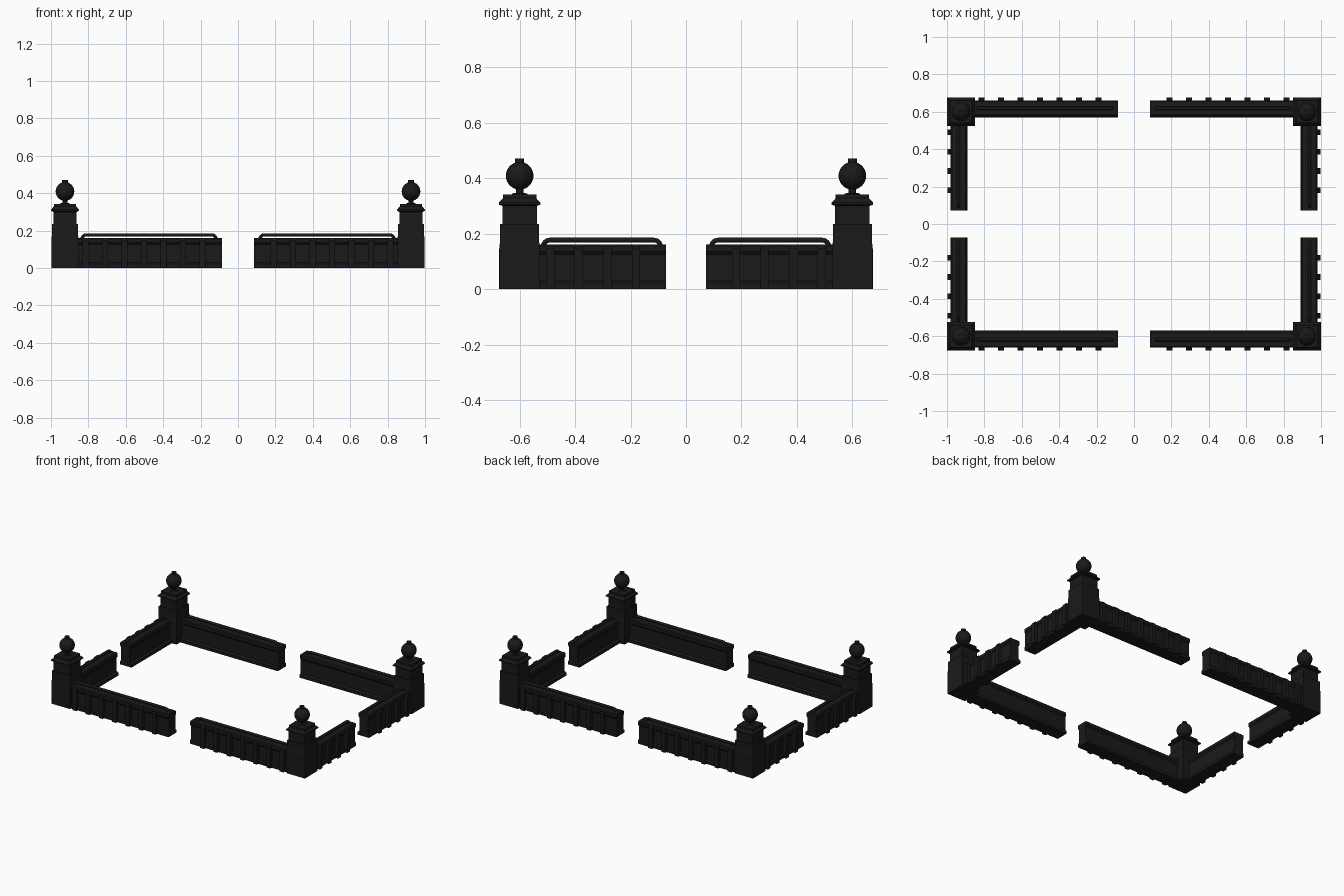
import bpy, bmesh, math

if "Cube" in bpy.data.objects:
    bpy.data.objects.remove(bpy.data.objects["Cube"])

black = bpy.data.materials.new("black_iron")
black.diffuse_color = (0.01, 0.01, 0.01, 1)
black.use_nodes = True
black.node_tree.nodes["Principled BSDF"].inputs["Base Color"].default_value = black.diffuse_color
PX, PY = 0.925, 0.60      # corner pillar centre


def finish(name, bm, smooth=False):
    """Turn a bmesh into an object mirrored to all four corners."""
    bmesh.ops.recalc_face_normals(bm, faces=bm.faces)
    me = bpy.data.meshes.new(name)
    bm.to_mesh(me)
    bm.free()
    ob = bpy.data.objects.new(name, me)
    bpy.context.collection.objects.link(ob)
    me.materials.append(black)
    mod = ob.modifiers.new("four_corners", 'MIRROR')
    mod.use_axis = (True, True, False)
    mod.use_mirror_merge = False
    if smooth:
        bpy.ops.object.select_all(action='DESELECT')
        ob.select_set(True)
        bpy.context.view_layer.objects.active = ob
        bpy.ops.object.shade_smooth_by_angle(angle=math.radians(35))
    return ob


def place(side, along, out, z):
    """Front/back walls run along x, side walls along y."""
    return (along, out, z) if side == "long" else (out, along, z)


def prism(bm, side, profile, a0, a1):
    """Extrude an (outward, z) profile along a wall."""
    ends = [[bm.verts.new(place(side, a, o, z)) for o, z in profile] for a in (a0, a1)]
    n = len(profile)
    for i in range(n):
        j = (i + 1) % n
        bm.faces.new((ends[0][i], ends[0][j], ends[1][j], ends[1][i]))
    bm.faces.new(ends[0])
    bm.faces.new(ends[1])


def turned(name, profile, sides, smooth=False):
    """Revolve (half width, z) around the pillar axis; 4 sides gives a square."""
    bm = bmesh.new()
    k = math.sqrt(2) if sides == 4 else 1
    rings = []
    for r, z in profile:
        rings.append([bm.verts.new((PX + k * r * math.cos(t), PY + k * r * math.sin(t), z))
                      for t in (math.tau * (i + 0.5) / sides for i in range(sides))])
    for a, b in zip(rings, rings[1:]):
        for i in range(sides):
            j = (i + 1) % sides
            bm.faces.new((a[i], a[j], b[j], b[i]))
    bm.faces.new(rings[0])
    bm.faces.new(rings[-1])
    return finish(name, bm, smooth)


# Square corner pillars with stepped shaft and sloped cap
turned("pillar", [(0.072, 0), (0.072, 0.16), (0.07, 0.175), (0.07, 0.235), (0.062, 0.235),
                  (0.062, 0.30), (0.075, 0.305), (0.075, 0.312), (0.06, 0.328),
                  (0.06, 0.342)], 4)

# Ball finials with neck and top button
R, CZ = 0.05, 0.409
ball = [(R * math.sin(t), CZ - R * math.cos(t))
        for t in (math.radians(18 + 9 * i) for i in range(17))]
turned("ball_finial", [(0.028, 0.338), (0.028, 0.345), (0.014, 0.347), (0.014, 0.359)] + ball
       + [(0.016, 0.457), (0.016, 0.471)], 32, True)

# Walls: inner foot, recessed face, coping. (side, inner edge, start, end, rib positions)
walls = [("long", 0.57, 0.085, 0.88, [0.19 + 0.1042 * i for i in range(7)]),
         ("short", 0.89, 0.073, 0.56, [0.18 + 0.1033 * i for i in range(4)])]
for side, u, a0, a1, ribs in walls:
    bm = bmesh.new()
    prof = [(0, 0), (0, 0.02), (0.014, 0.028), (0.014, 0.125), (0.006, 0.135), (0.006, 0.155),
            (0.012, 0.161), (0.084, 0.161), (0.09, 0.155), (0.09, 0.135), (0.082, 0.125),
            (0.082, 0.03), (0.09, 0.022), (0.09, 0)]
    prism(bm, side, [(u + o, z) for o, z in prof], a0, a1)
    finish(side + "_wall", bm)

    # Outer ribs
    bm = bmesh.new()
    edge = 0.675 if side == "long" else 0.998
    for c in ribs:
        prism(bm, side, [(u + 0.07, 0), (edge, 0), (edge, 0.145), (edge - 0.008, 0.155),
                         (u + 0.07, 0.155)], c - 0.015, c + 0.015)
    finish(side + "_wall_ribs", bm)

    # Hand rail with ends bent down into the coping
    cu = bpy.data.curves.new(side + "_rail", 'CURVE')
    cu.dimensions = '3D'
    cu.bevel_depth = 0.009
    cu.bevel_resolution = 3
    cu.use_fill_caps = True
    s, e = (0.117, 0.835) if side == "long" else (0.092, 0.515)
    b = 0.024
    arc = [(b - b * math.cos(t), 0.153 + b * math.sin(t))
           for t in (math.radians(15 * i) for i in range(7))]
    path = [(s + d, z) for d, z in arc] + [(e - d, z) for d, z in reversed(arc)]
    for sx in (1, -1):
        for sy in (1, -1):
            sp = cu.splines.new('POLY')
            sp.points.add(len(path) - 1)
            for p, (a, z) in zip(sp.points, path):
                x, y, zz = place(side, a, u + 0.048, z)
                p.co = (sx * x, sy * y, zz, 1)
    cu.materials.append(black)
    bpy.context.collection.objects.link(bpy.data.objects.new(side + "_rail", cu))
